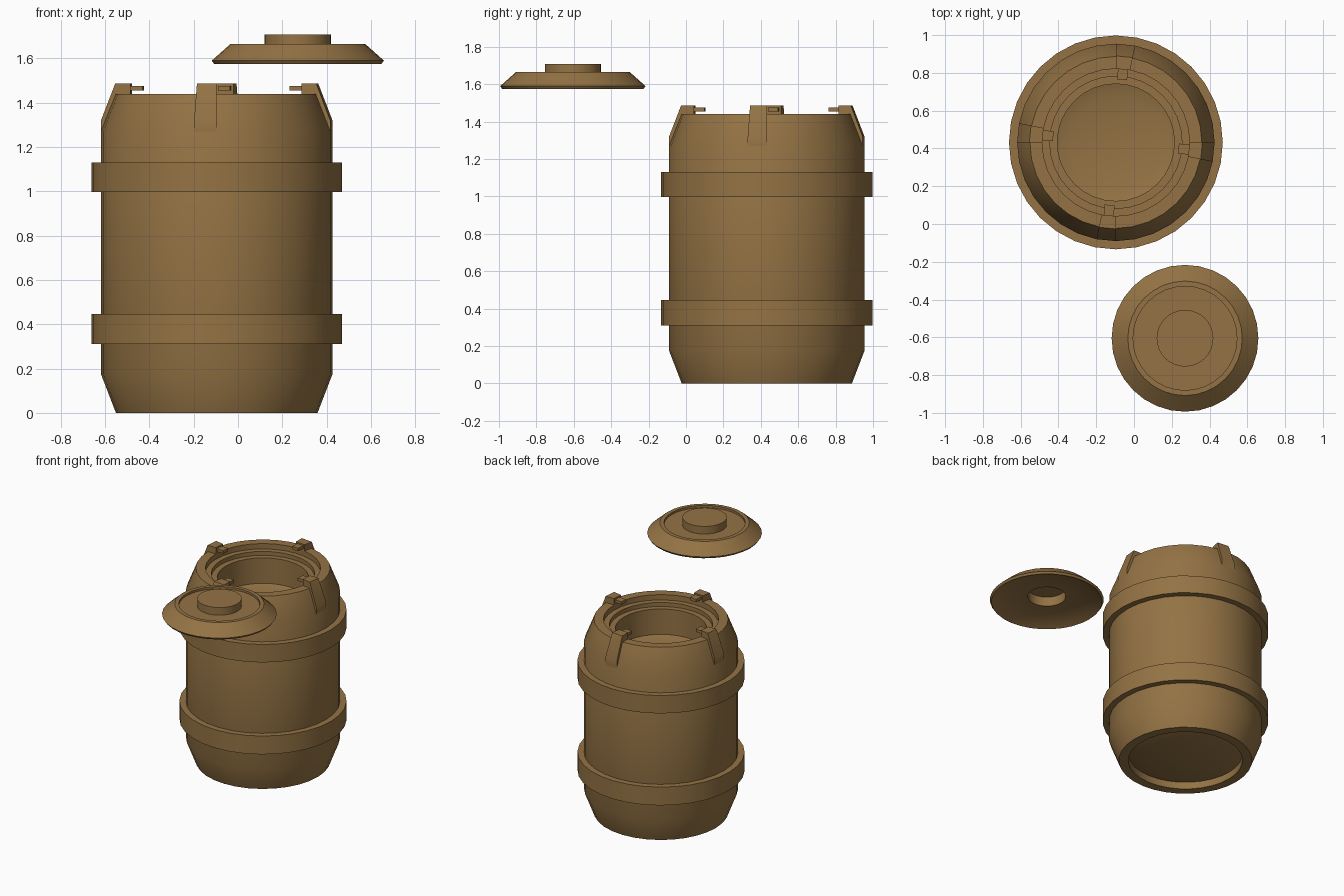
import bpy, bmesh, math
from mathutils import Vector

if "Cube" in bpy.data.objects:
    bpy.data.objects.remove(bpy.data.objects["Cube"])

SIDES = 32
BARREL = (-0.096, 0.432)
LID = (0.27, -0.605)

wood = bpy.data.materials.new("warm brown")
wood.diffuse_color = (0.296, 0.171, 0.058, 1)
wood.use_nodes = True
wood.node_tree.nodes["Principled BSDF"].inputs["Base Color"].default_value = wood.diffuse_color


def finish(name, bm, centre):
    bmesh.ops.recalc_face_normals(bm, faces=bm.faces)
    me = bpy.data.meshes.new(name)
    bm.to_mesh(me)
    bm.free()
    me.materials.append(wood)
    ob = bpy.data.objects.new(name, me)
    ob.location = (centre[0], centre[1], 0)
    bpy.context.collection.objects.link(ob)
    bpy.ops.object.select_all(action='DESELECT')
    ob.select_set(True)
    bpy.context.view_layer.objects.active = ob
    bpy.ops.object.shade_smooth_by_angle(angle=math.radians(30))
    return ob


def lathe(name, profile, centre, closed=False):
    """Revolve (radius, height) points; open ends are capped flat."""
    bm = bmesh.new()
    rings = [[bm.verts.new((r * math.cos(a), r * math.sin(a), z))
              for a in (2 * math.pi * i / SIDES for i in range(SIDES))]
             for r, z in profile]
    pairs = list(zip(rings, rings[1:]))
    if closed:
        pairs.append((rings[-1], rings[0]))
    else:
        bm.faces.new(rings[0])
        bm.faces.new(rings[-1])
    for a, b in pairs:
        for i in range(SIDES):
            j = (i + 1) % SIDES
            bm.faces.new((a[i], a[j], b[j], b[i]))
    return finish(name, bm, centre)


def sector(name, profile, a0, a1, centre):
    """Sweep a closed (radius, height) outline across one barrel facet."""
    bm = bmesh.new()
    ends = [[bm.verts.new((r * math.cos(a), r * math.sin(a), z)) for r, z in profile]
            for a in (a0, a1)]
    for e in ends:
        bm.faces.new(e)
    n = len(profile)
    for i in range(n):
        j = (i + 1) % n
        bm.faces.new((ends[0][i], ends[0][j], ends[1][j], ends[1][i]))
    return finish(name, bm, centre)


# Barrel body: recessed base, bulged wall, stepped rim and inner bowl
lathe("barrel_body", [
    (0.29, 0.022), (0.39, 0.052), (0.39, 0.0), (0.455, 0.0),
    (0.5225, 0.175), (0.5225, 1.27), (0.455, 1.44), (0.39, 1.44),
    (0.39, 1.40), (0.35, 1.40), (0.35, 1.37), (0.31, 1.37),
    (0.31, 1.18), (0.245, 1.16)], BARREL)

# Two hoops
for label, z0, z1 in (("lower", 0.31, 0.447), ("upper", 0.997, 1.131)):
    lathe(label + "_hoop", [(0.515, z0), (0.566, z0), (0.566, z1), (0.515, z1)],
          BARREL, closed=True)

# Four rim clips, each one facet wide, with a thin tab pointing inward
step = 2 * math.pi / SIDES
for k in range(4):
    a1 = k * math.pi / 2
    a0 = a1 - step
    sector(f"rim_clip_{k + 1}", [(0.5225, 1.27), (0.5225, 1.32), (0.458, 1.487),
                                 (0.39, 1.487), (0.39, 1.438), (0.45, 1.438)],
           a0, a1, BARREL)
    mid = (a0 + a1) / 2
    out = Vector((math.cos(mid), math.sin(mid), 0))
    side = Vector((-out.y, out.x, 0))
    bm = bmesh.new()
    bmesh.ops.create_cube(bm, size=1)
    for v in bm.verts:
        c = v.co.copy()
        v.co = out * (0.363 + c.x * 0.06) + side * c.y * 0.053 \
            + Vector((0, 0, 1.465 + c.z * 0.022))
    finish(f"clip_tab_{k + 1}", bm, BARREL)

# Floating lid with a raised rim, knob and hollow underside
lathe("lid", [
    (0.13, 1.685), (0.13, 1.615), (0.29, 1.615), (0.378, 1.575),
    (0.3885, 1.59), (0.303, 1.666), (0.275, 1.666), (0.275, 1.65),
    (0.15, 1.65), (0.15, 1.707)], LID)
